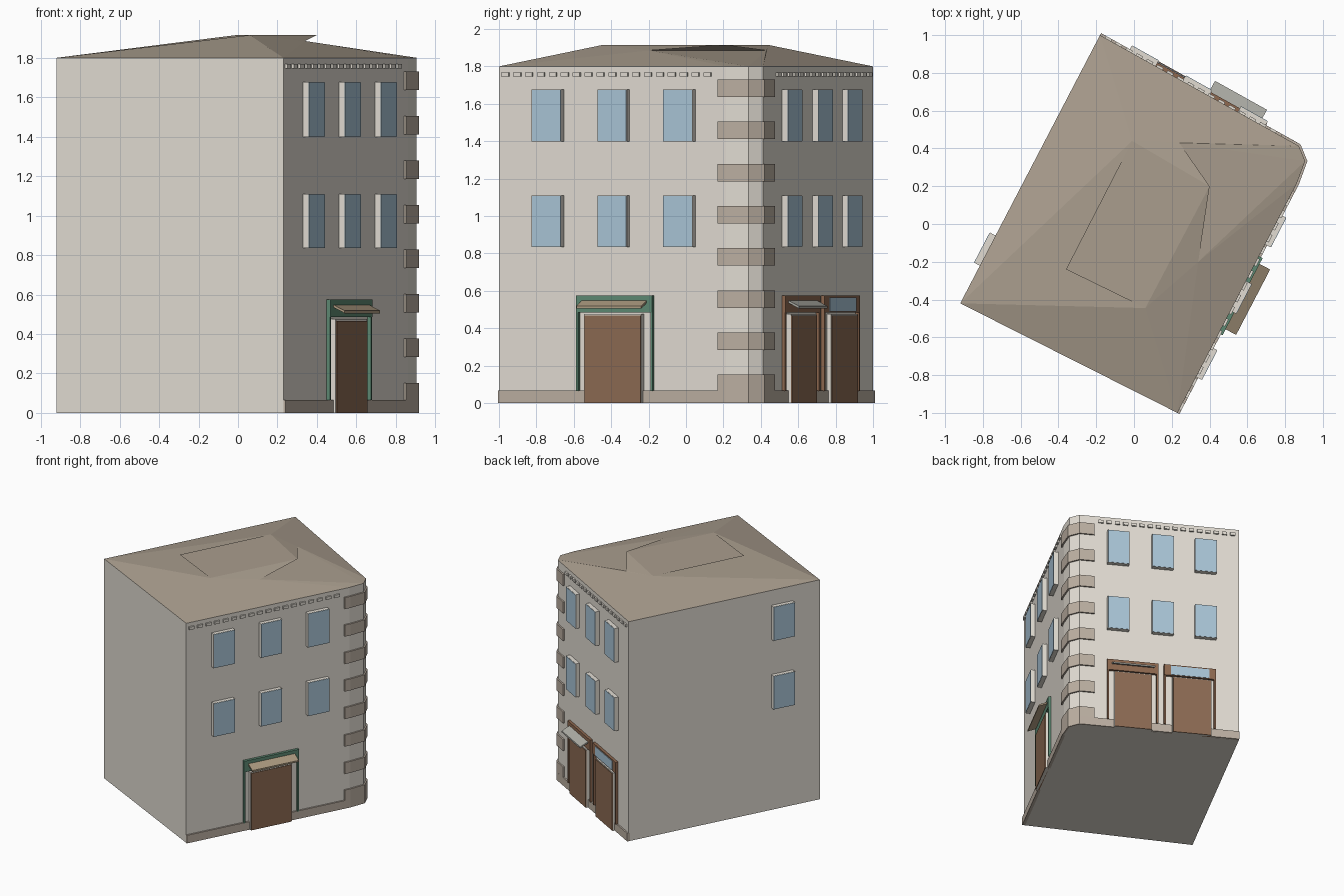
import bpy, bmesh
from mathutils import Vector

if "Cube" in bpy.data.objects:
    bpy.data.objects.remove(bpy.data.objects["Cube"])

def mat(name, r, g, b):
    m = bpy.data.materials.new(name)
    m.diffuse_color = (r, g, b, 1)
    m.use_nodes = True
    m.node_tree.nodes["Principled BSDF"].inputs["Base Color"].default_value = m.diffuse_color
    return m

WALL = mat("plaster", .76, .72, .65)
ROOF = mat("roof_tile", .40, .34, .27)
STONE = mat("stone", .50, .43, .36)
GLASS = mat("glass", .40, .56, .68)
WOOD = mat("wood", .26, .145, .085)
GREEN = mat("green_paint", .11, .25, .17)
BROWN = mat("brown_paint", .27, .14, .08)
TAN = mat("tan_canvas", .42, .33, .22)
GREY = mat("grey_canvas", .42, .42, .38)

def make(name, verts, faces, material):
    me = bpy.data.meshes.new(name)
    me.from_pydata([tuple(v) for v in verts], [], faces)
    bm = bmesh.new()
    bm.from_mesh(me)
    bmesh.ops.recalc_face_normals(bm, faces=bm.faces)
    bm.to_mesh(me)
    bm.free()
    me.materials.append(material)
    ob = bpy.data.objects.new(name, me)
    bpy.context.collection.objects.link(ob)
    return ob

def prism(name, pts, z0, z1, material):
    n = len(pts)
    verts = [(p[0], p[1], z) for z in (z0, z1) for p in pts]
    faces = [list(range(n))[::-1], list(range(n, 2 * n))]
    faces += [(i, (i + 1) % n, n + (i + 1) % n, n + i) for i in range(n)]
    return make(name, verts, faces, material)

# Footprint corners, counter-clockwise, with a chamfered street corner
A, B, C = Vector((-.18, 1)), Vector((-.92, -.42)), Vector((.23, -1))
P1, P2, P3 = Vector((.862, .215)), Vector((.906, .333)), Vector((.873, .413))

class Wall:
    """Places boxes along a wall: s along it, d outward, z up."""
    def __init__(self, start, end, name):
        self.o, self.name = start, name
        self.u = (end - start).normalized()
        self.n = Vector((self.u.y, -self.u.x))
        if self.n.dot(start + end) < 0:
            self.n.negate()

    def at(self, s, d=0):
        return self.o + self.u * s + self.n * d

    def box(self, part, s0, s1, z0, z1, d0, d1, material):
        pts = [self.at(s0, d0), self.at(s1, d0), self.at(s1, d1), self.at(s0, d1)]
        return prism(self.name + "_" + part, pts, z0, z1, material)

    def window(self, c, w):
        for z0, z1 in ((.835, 1.11), (1.398, 1.677)):
            self.box("window_frame", c - w / 2, c + w / 2, z0, z1, -.01, .032, WALL)
            self.box("window_glass", c - w / 2 + .002, c + w / 2 - .002, z0 + .002, z1 - .002, .03, .035, GLASS)

    def doorway(self, p0, p1, d0, d1, paint, canvas):
        self.box("door_frame", d0 - .005, d1 + .005, 0, .475, -.01, .025, WALL)
        self.box("door", d0, d1, 0, .467, 0, .03, WOOD)
        self.box("door_fascia", p0, p1, .485, .575, -.01, .022, paint)
        for s in (p0, p1 - .012):
            self.box("door_post", s, s + .012, .065, .49, -.01, .02, paint)
        if canvas:  # sloping awning
            a, b = p0 + .035, p1 - .035
            prof = [(.0, .545), (.085, .505), (.085, .518), (.0, .558)]
            v = [(*self.at(s, d), z) for s in (a, b) for d, z in prof]
            f = [(0, 1, 2, 3), (7, 6, 5, 4)]
            f += [(i, (i + 1) % 4, 4 + (i + 1) % 4, 4 + i) for i in range(4)]
            make(self.name + "_awning", v, f, canvas)
        else:       # glazed light over the door
            self.box("transom_glass", p0 + .05, p1 - .05, .49, .565, .02, .026, GLASS)

    def plinth(self, gaps, end):
        s = 0
        for g0, g1 in gaps + [(end, end)]:
            self.box("plinth", s, g0, 0, .066, -.01, .012, STONE)
            s = g1

    def dentils(self, start, end, n):
        step = (end - start) / n
        for i in range(n):
            s = start + i * step
            self.box("dentil", s, s + step * .6, 1.745, 1.768, -.01, .012, WALL)

# Body
prism("walls", [A, B, C, P1, P2, P3], 0, 1.8, WALL)

# Roof: slopes to a flat cap whose two corners overhang the slopes
z, t = 1.8, 1.915
rv = [(*p, z) for p in (A, B, C, P1, P2, P3)]
rv += [(-.01, .44, t), (-.36, -.24, t), (.06, -.445, t),
       (.34, -.20, 1.885), (.40, .20, t), (.24, .43, 1.885)]
make("roof", rv, [(0, 1, 6), (1, 8, 6), (1, 2, 8), (2, 3, 9), (2, 9, 8),
                  (3, 4, 9), (4, 11, 9), (4, 5, 11), (5, 0, 6), (5, 6, 11),
                  (6, 7, 8), (6, 8, 10), (8, 9, 10), (6, 10, 11)], ROOF)

# Main street facade
main = Wall(C, P1, "main")
for c in (.303, .698, 1.094):
    main.window(c, .178)
main.doorway(.475, .935, .53, .868, GREEN, TAN)
main.plinth([(.53, .868)], (P1 - C).length)
main.dentils(.02, 1.31, 18)

# Side street facade with two doors
side = Wall(A, P3, "side")
for c in (.256, .581, .917):
    side.window(c, .163)
side.doorway(.615, 1.0, .67, .943, BROWN, GREY)
side.doorway(.18, .57, .218, .503, BROWN, None)
side.plinth([(.218, .503), (.67, .943)], (P3 - A).length)
side.dentils(.03, 1.09, 17)

# Rear wall windows
Wall(B, A, "rear").window(.315, .18)

# Quoin bands wrapping the chamfered corner
path = [main.at((P1 - C).length - .045), P1, P2, P3, side.at((P3 - A).length - .11)]
outer = []
for i, p in enumerate(path):
    ns = []
    for a, b in ((i - 1, i), (i, i + 1)):
        if a >= 0 and b < len(path):
            e = (path[b] - path[a]).normalized()
            ns.append(Vector((e.y, -e.x)))
    outer.append(p + sum(ns, Vector((0, 0))).normalized() * .012)
for k in range(8):
    zc = .105 + .2255 * k
    prism("quoin", path + outer[::-1], zc - .047, zc + .047, STONE)
prism("corner_plinth", path + outer[::-1], 0, .066, STONE)
